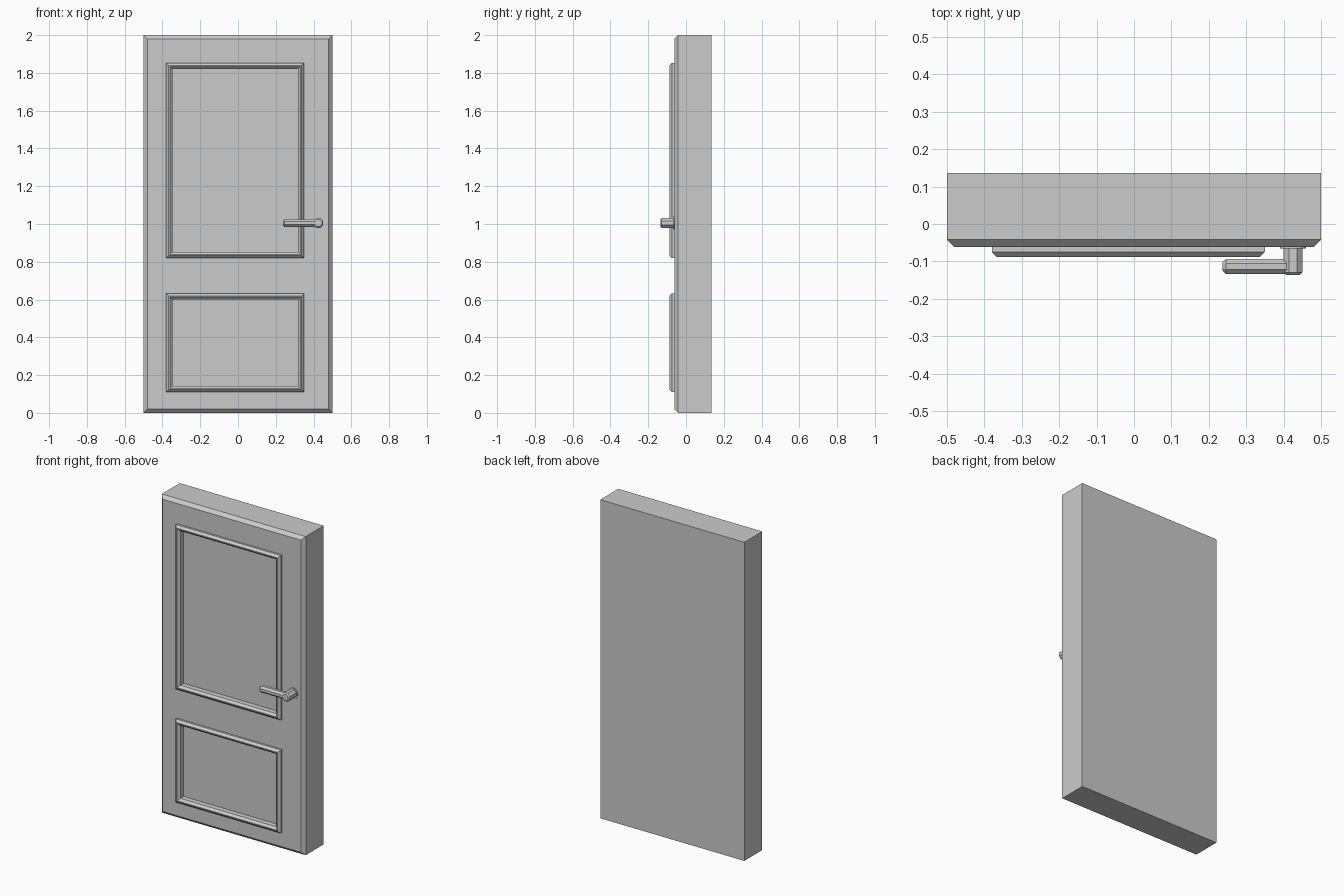
import bpy, bmesh, math

if "Cube" in bpy.data.objects:
    bpy.data.objects.remove(bpy.data.objects["Cube"])

FACE, BACK = -0.062, 0.136
PANELS = {"upper": (-0.38, 0.35, 0.82, 1.853), "lower": (-0.38, 0.35, 0.11, 0.632)}


def loft(name, rings, closed=False):
    """Skin successive vertex rings; cap the ends unless the rings close on themselves."""
    bm = bmesh.new()
    vs = [[bm.verts.new(p) for p in r] for r in rings]
    n = len(vs[0])
    pairs = list(zip(vs, vs[1:])) + ([(vs[-1], vs[0])] if closed else [])
    for a, b in pairs:
        for i in range(n):
            bm.faces.new((a[i], a[(i + 1) % n], b[(i + 1) % n], b[i]))
    if not closed:
        bm.faces.new(vs[0])
        bm.faces.new(vs[-1])
    bmesh.ops.recalc_face_normals(bm, faces=bm.faces)
    me = bpy.data.meshes.new(name)
    bm.to_mesh(me)
    bm.free()
    ob = bpy.data.objects.new(name, me)
    bpy.context.collection.objects.link(ob)
    return ob


def rect(bounds, inset, y):
    x0, x1, z0, z1 = bounds
    i = inset
    return [(x0 + i, y, z0 + i), (x1 - i, y, z0 + i), (x1 - i, y, z1 - i), (x0 + i, y, z1 - i)]


def rod(name, axis, centre, profile, sides=8):
    """Flat-aligned polygonal rod along x or y; profile is (position, radius)."""
    rings = []
    for pos, r in profile:
        r /= math.cos(math.pi / sides)
        ring = []
        for k in range(sides):
            t = 2 * math.pi * (k + 0.5) / sides
            u, v = centre[0] + r * math.cos(t), centre[1] + r * math.sin(t)
            ring.append((u, pos, v) if axis == "y" else (pos, u, v))
        rings.append(ring)
    return loft(name, rings)


# Door slab with chamfered front edges
slab_b = (-0.5, 0.5, 0, 2)
slab = loft("door_slab", [rect(slab_b, 0, BACK), rect(slab_b, 0, FACE + 0.02), rect(slab_b, 0.02, FACE)])

# Recessed panels and their raised mouldings
for label, b in PANELS.items():
    cutter = loft(label + "_panel_cutter", [rect(b, 0.031, FACE - 0.1), rect(b, 0.031, FACE + 0.02)])
    cutter.hide_render = True
    mod = slab.modifiers.new(label + "_recess", "BOOLEAN")
    mod.operation, mod.solver, mod.object = "DIFFERENCE", "EXACT", cutter
    bpy.context.view_layer.objects.active = slab
    bpy.ops.object.modifier_apply(modifier=mod.name)
    bpy.data.objects.remove(cutter)
    profile = [(0, FACE + 0.018), (0, FACE - 0.013), (0.013, FACE - 0.026),
               (0.019, FACE - 0.026), (0.032, FACE - 0.013), (0.032, FACE + 0.021)]
    loft(label + "_panel_moulding", [rect(b, i, y) for i, y in profile], closed=True)

# Handle: rose plate, stem and lever
HX, HZ = 0.425, 1.005
rod("handle_rose", "y", (HX, HZ), [(FACE + 0.005, 0.035), (FACE - 0.003, 0.035)], 16)
rod("handle_stem", "y", (HX, HZ), [(FACE + 0.004, 0.026), (-0.129, 0.026), (-0.136, 0.019)])
rod("handle_lever", "x", (-0.114, HZ), [(0.237, 0.012), (0.246, 0.02), (0.42, 0.02)])
